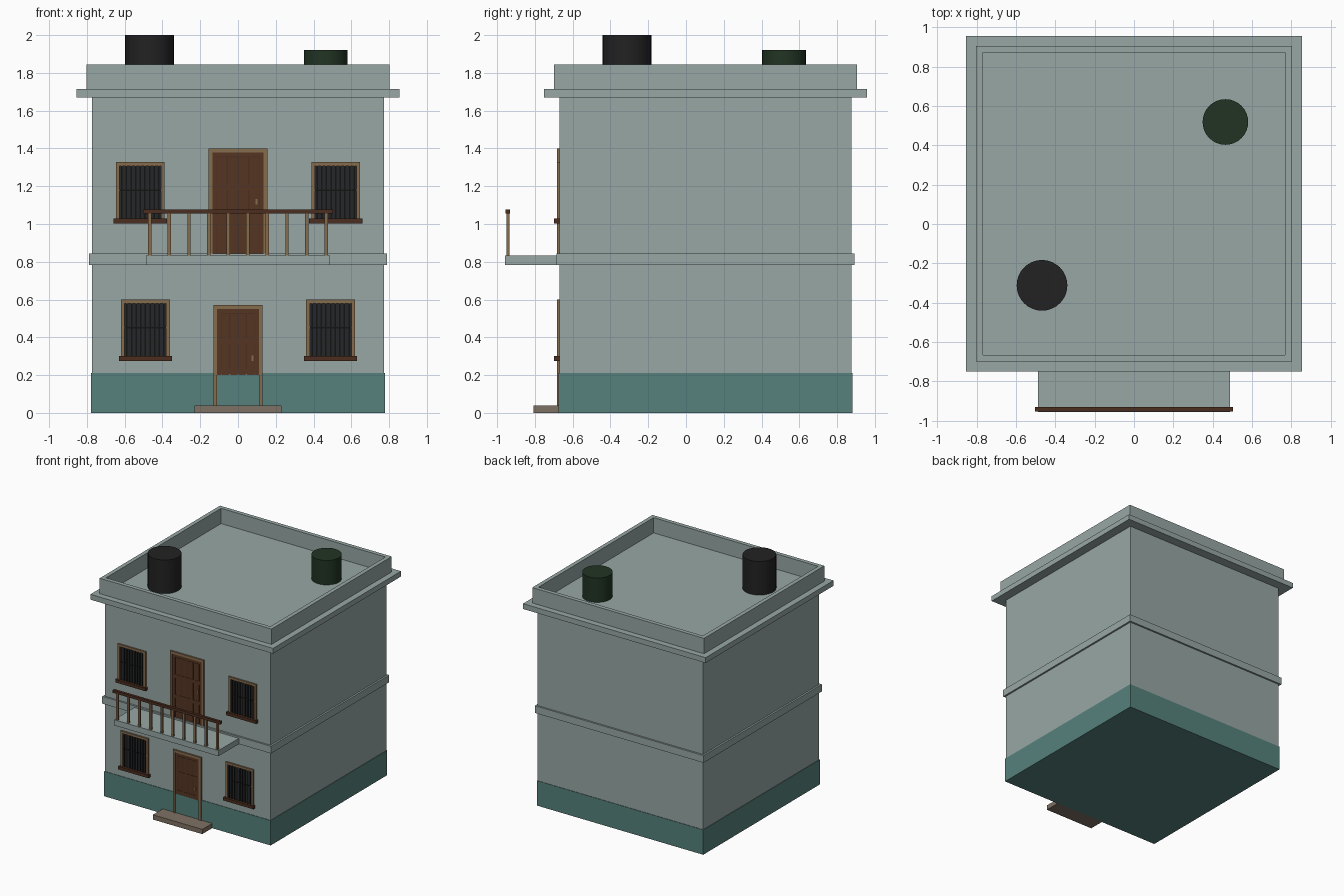
import bpy, bmesh, math

if "Cube" in bpy.data.objects:
    bpy.data.objects.remove(bpy.data.objects["Cube"])

YC = 0.103            # centre of the house in y
WALL = YC - 0.774     # front wall plane


def material(name, rgb):
    m = bpy.data.materials.new(name)
    m.diffuse_color = (*rgb, 1)
    m.use_nodes = True
    m.node_tree.nodes["Principled BSDF"].inputs["Base Color"].default_value = m.diffuse_color
    return m


GREY = material("grey_plaster", (0.31, 0.386, 0.376))
TEAL = material("teal_plinth_paint", (0.092, 0.22, 0.2))
TAN = material("tan_wood", (0.235, 0.145, 0.075))
BROWN = material("dark_brown_wood", (0.07, 0.027, 0.014))
DOOR = material("door_wood", (0.09, 0.036, 0.016))
GLASS = material("dark_glass", (0.019, 0.02, 0.022))
IRON = material("black_iron", (0.007, 0.007, 0.007))
STONE = material("step_stone", (0.21, 0.165, 0.125))
BLACK = material("black_plastic", (0.016, 0.016, 0.016))
GREEN = material("green_plastic", (0.015, 0.034, 0.017))


def finish(name, bm, mat):
    mesh = bpy.data.meshes.new(name)
    bmesh.ops.recalc_face_normals(bm, faces=bm.faces)
    bm.to_mesh(mesh)
    bm.free()
    mesh.materials.append(mat)
    ob = bpy.data.objects.new(name, mesh)
    bpy.context.collection.objects.link(ob)
    return ob


def add_box(bm, x0, x1, y0, y1, z0, z1):
    verts = bmesh.ops.create_cube(bm, size=1)["verts"]
    for v in verts:
        v.co.x = x1 if v.co.x > 0 else x0
        v.co.y = y1 if v.co.y > 0 else y0
        v.co.z = z1 if v.co.z > 0 else z0


def boxes(name, mat, *items):
    bm = bmesh.new()
    for b in items:
        add_box(bm, *b)
    return finish(name, bm, mat)


def slab(name, mat, half, z0, z1):
    return boxes(name, mat, (-half, half, YC - half, YC + half, z0, z1))


def tank(name, mat, x, y, r, top):
    bpy.ops.mesh.primitive_cylinder_add(vertices=32, radius=r, depth=top - 1.715,
                                        location=(x, y, (top + 1.715) / 2))
    ob = bpy.context.object
    ob.name = name
    ob.data.materials.append(mat)
    bpy.ops.object.shade_smooth_by_angle(angle=math.radians(40))


def frame(name, x0, x1, z0, z1, t):
    # two jambs and a lintel
    y0, y1 = WALL - 0.013, WALL + 0.01
    boxes(name, TAN, (x0, x0 + t, y0, y1, z0, z1), (x1 - t, x1, y0, y1, z0, z1),
          (x0 + t, x1 - t, y0, y1, z1 - t, z1))


def window(name, x, z0, z1):
    w, t = 0.129, 0.019
    frame(name + "_frame", x - w, x + w, z0, z1, t)
    boxes(name + "_sill", BROWN, (x - 0.141, x + 0.141, WALL - 0.027, WALL + 0.01, z0 - 0.025, z0))
    i = w - t
    boxes(name + "_glass", GLASS, (x - i, x + i, WALL - 0.003, WALL + 0.005, z0, z1 - t))
    # iron grille
    mid = (z0 + z1) / 2
    bars = [(x - i, x + i, WALL - 0.007, WALL - 0.003, mid - 0.004, mid + 0.004)]
    for k in range(9):
        bx = x - i + 2 * i * (k + 0.5) / 9
        bars.append((bx - 0.004, bx + 0.004, WALL - 0.009, WALL - 0.002, z0, z1 - t))
    boxes(name + "_grille", IRON, *bars)


def door(name, half, z_frame, z_leaf, z1, handle):
    t = 0.021
    frame(name + "_frame", -half, half, z_frame, z1, t)
    i, top = half - t, z1 - t
    boxes(name + "_panel", BROWN, (-i, i, WALL - 0.003, WALL + 0.005, z_leaf, top))
    # stiles, top rail and planks
    y0, y1 = WALL - 0.007, WALL - 0.002
    s = 0.022
    parts = [(-i, -i + s, y0, y1, z_leaf, top), (i - s, i, y0, y1, z_leaf, top),
             (-i + s, i - s, y0, y1, top - s, top)]
    n, a = 4, i - s
    for k in range(n):
        p0 = -a + 2 * a * k / n + 0.003
        p1 = -a + 2 * a * (k + 1) / n - 0.003
        parts.append((p0, p1, y0 + 0.002, y1, z_leaf, top - s - 0.005))
    mid = z1 - 0.36 * (z1 - z_frame)
    for z in (mid, mid - 0.3 * (z1 - z_frame)):
        parts.append((-a, a, y0, y1, z - 0.015, z + 0.015))
    boxes(name + "_planks", DOOR, *parts)
    hx, hz = handle
    boxes(name + "_handle", TAN, (hx - 0.005, hx + 0.005, WALL - 0.012, WALL, hz - 0.015, hz + 0.015))


# Main masses
slab("house_body", GREY, 0.774, 0.02, 1.70)
slab("plinth", TEAL, 0.778, 0.0, 0.21)
slab("floor_band", GREY, 0.789, 0.784, 0.845)
slab("cornice", GREY, 0.854, 1.67, 1.715)

# Parapet with a sunken roof floor
bm = bmesh.new()
add_box(bm, -0.803, 0.803, YC - 0.803, YC + 0.803, 1.71, 1.845)
bm.normal_update()
roof = max(bm.faces, key=lambda f: f.calc_center_median().z)
bmesh.ops.inset_region(bm, faces=[roof], thickness=0.049)
ext = bmesh.ops.extrude_face_region(bm, geom=[roof])["geom"]
bmesh.ops.translate(bm, vec=(0, 0, -0.129), verts=[g for g in ext if isinstance(g, bmesh.types.BMVert)])
if roof.is_valid:
    bmesh.ops.delete(bm, geom=[roof], context="FACES_ONLY")
finish("parapet", bm, GREY)

# Roof tanks
tank("black_tank", BLACK, -0.468, -0.312, 0.129, 2.0)
tank("green_tank", GREEN, 0.465, 0.519, 0.116, 1.922)

# Windows
for side, label in ((-1, "left"), (1, "right")):
    window("lower_window_" + label, side * 0.49, 0.30, 0.599)
    window("upper_window_" + label, side * 0.517, 1.028, 1.327)

# Doors
door("lower_door", 0.131, 0.04, 0.2, 0.572, (0.077, 0.29))
door("upper_door", 0.157, 0.83, 0.83, 1.40, (0.098, 1.118))

# Entrance step
boxes("entrance_step", STONE, (-0.231, 0.231, -0.807, WALL, 0.0, 0.04))

# Balcony slab, balusters and handrail
boxes("balcony_slab", GREY, (-0.488, 0.488, -0.957, WALL, 0.784, 0.832))
posts = []
for k in range(10):
    px = -0.467 + 0.1038 * k
    posts.append((px - 0.009, px + 0.009, -0.951, -0.935, 0.832, 1.057))
boxes("balusters", TAN, *posts)
boxes("handrail", BROWN, (-0.503, 0.503, -0.955, -0.932, 1.055, 1.078))
